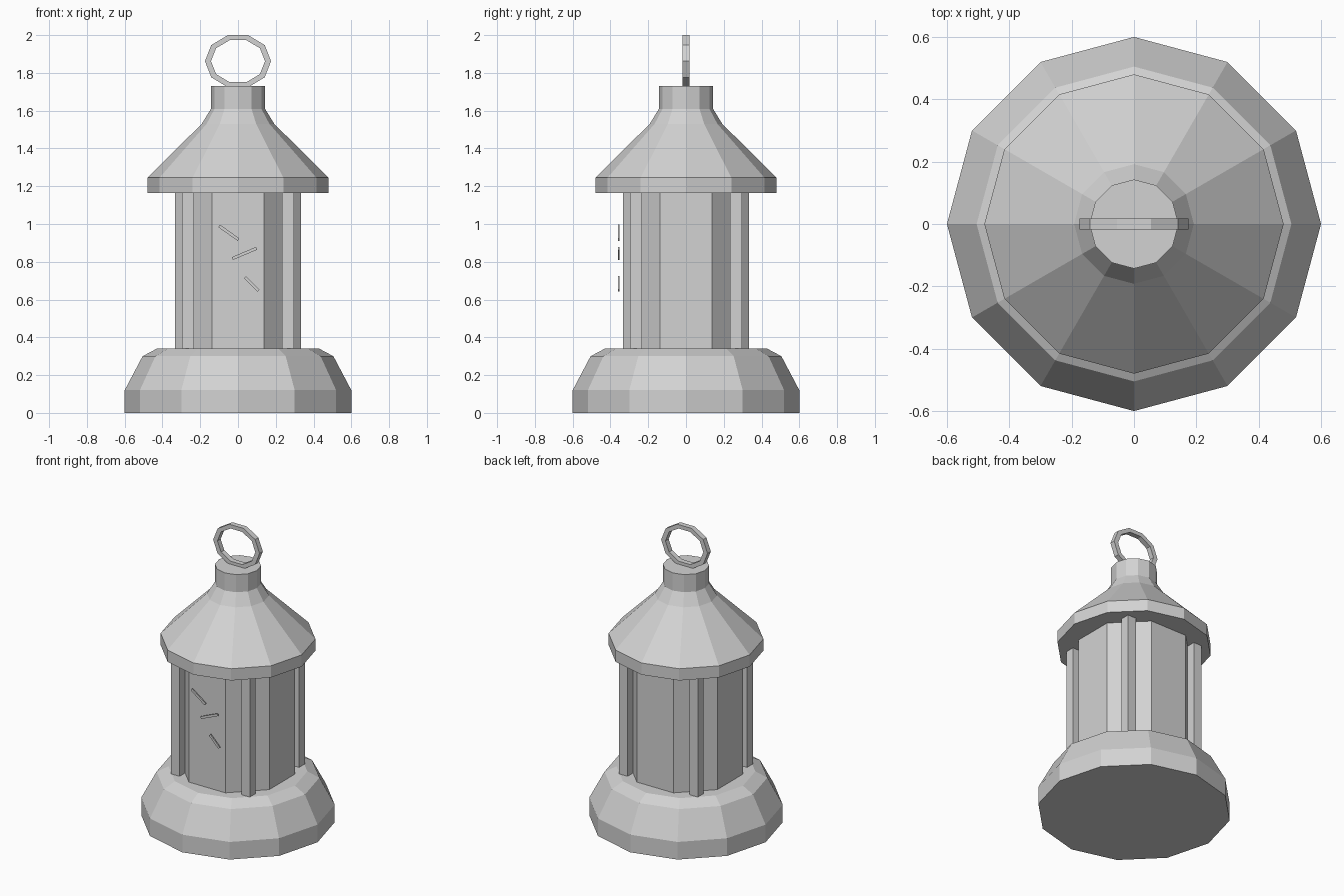
import bpy, bmesh, math
from mathutils import Matrix, Vector

if "Cube" in bpy.data.objects:
    bpy.data.objects.remove(bpy.data.objects["Cube"])

grey = bpy.data.materials.new("light grey")
grey.diffuse_color = (0.65, 0.65, 0.65, 1)
grey.use_nodes = True
grey.node_tree.nodes["Principled BSDF"].inputs["Base Color"].default_value = grey.diffuse_color


def finish(name, bm):
    bmesh.ops.recalc_face_normals(bm, faces=bm.faces)
    me = bpy.data.meshes.new(name)
    bm.to_mesh(me)
    bm.free()
    me.materials.append(grey)
    ob = bpy.data.objects.new(name, me)
    bpy.context.collection.objects.link(ob)
    return ob


def lathe(name, profile, sides, offset=0.0):
    """Closed faceted solid from (radius, z) points."""
    bm = bmesh.new()
    rings = []
    for r, z in profile:
        rings.append([bm.verts.new((r * math.cos(offset + math.tau * i / sides),
                                    r * math.sin(offset + math.tau * i / sides), z))
                      for i in range(sides)])
    for a, b in zip(rings, rings[1:]):
        for i in range(sides):
            j = (i + 1) % sides
            bm.faces.new((a[i], a[j], b[j], b[i]))
    bm.faces.new(rings[0])
    bm.faces.new(rings[-1])
    return finish(name, bm)


def box(name, centre, size, rot_y=0.0):
    bm = bmesh.new()
    m = (Matrix.Translation(centre) @ Matrix.Rotation(rot_y, 4, 'Y')
         @ Matrix.Diagonal((*size, 1)))
    bmesh.ops.create_cube(bm, size=1, matrix=m)
    return finish(name, bm)


# stepped base, lamp body and roof with chimney cap
lathe("base", [(0.6, 0), (0.6, 0.12), (0.505, 0.30), (0.43, 0.34)], 12)
lathe("glass_body", [(0.36, 0.34), (0.36, 1.165)], 8, math.pi / 8)
lathe("roof", [(0.48, 1.165), (0.48, 1.245), (0.192, 1.53),
               (0.143, 1.61), (0.143, 1.73)], 12)

# corner bars
for sx, side in ((-1, "left"), (1, "right")):
    for sy, end in ((-1, "front"), (1, "back")):
        box(f"bar_{end}_{side}", (sx * 0.265, sy * 0.265, 0.7525), (0.064, 0.064, 0.825))

# hanging ring: flattened ten-sided loop with a square section
bm = bmesh.new()
section = [(0.175, 0.145, -0.0175), (0.175, 0.145, 0.0175),
           (0.143, 0.117, 0.0175), (0.143, 0.117, -0.0175)]
loops = []
for i in range(10):
    a = math.tau * i / 10
    loops.append([bm.verts.new((rx * math.cos(a), y, 1.862 + rz * math.sin(a)))
                  for rx, rz, y in section])
for i in range(10):
    a, b = loops[i], loops[(i + 1) % 10]
    for k in range(4):
        n = (k + 1) % 4
        bm.faces.new((a[k], a[n], b[n], b[k]))
finish("hanging_ring", bm)

# thin scratch marks on the front pane
marks = [((-0.10, 0.99), (0.003, 0.917)),
         ((-0.03, 0.817), (0.098, 0.871)),
         ((0.037, 0.718), (0.108, 0.647))]
for i, (p, q) in enumerate(marks):
    p, q = Vector(p), Vector(q)
    d, c = q - p, (p + q) / 2
    box(f"scratch_{i + 1}", (c.x, -0.355, c.y), (d.length, 0.008, 0.016),
        -math.atan2(d.y, d.x))
